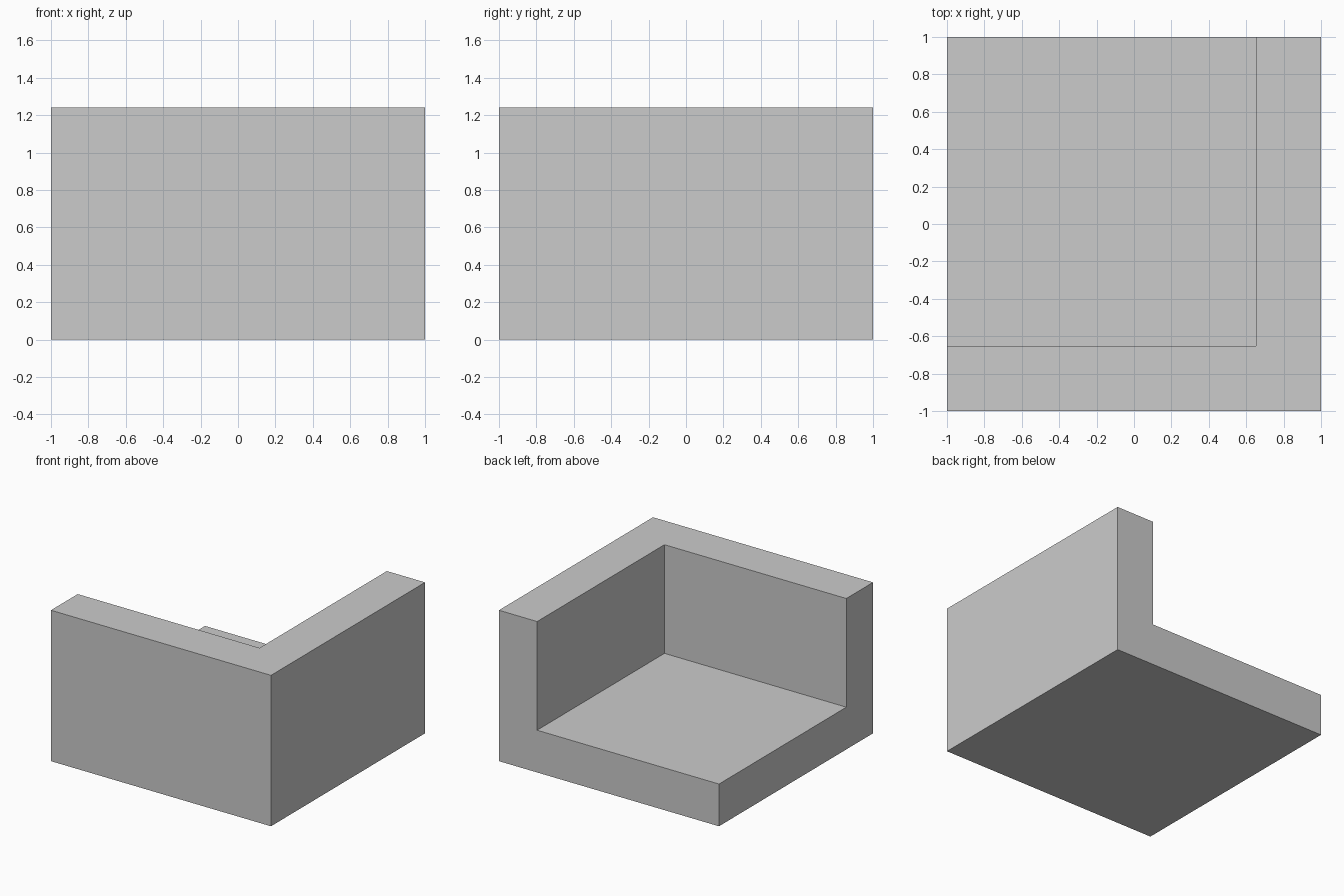
import bpy

if "Cube" in bpy.data.objects:
    bpy.data.objects.remove(bpy.data.objects["Cube"])

HEIGHT = 1.24    # overall height
T = 0.347        # thickness of floor and walls


def box(name, lo, hi):
    """Axis-aligned box between two corners."""
    centre = [(a + b) / 2 for a, b in zip(lo, hi)]
    bpy.ops.mesh.primitive_cube_add(size=1, location=centre)
    ob = bpy.context.object
    ob.name = name
    ob.scale = [b - a for a, b in zip(lo, hi)]
    bpy.ops.object.transform_apply(location=True, rotation=False, scale=True)
    return ob


# Solid block that becomes the floor with its front and right walls
corner = box("corner_block", (-1, -1, 0), (1, 1, HEIGHT))

# Cutter hollowing out the room, open at the left, back and top
cutter = box("room_cutter", (-1.5, -1 + T, T), (1 - T, 1.5, HEIGHT + 0.5))
cutter.hide_render = True

cut = corner.modifiers.new("hollow", 'BOOLEAN')
cut.operation = 'DIFFERENCE'
cut.solver = 'EXACT'
cut.object = cutter
bpy.context.view_layer.objects.active = corner
bpy.ops.object.modifier_apply(modifier=cut.name)
bpy.data.objects.remove(cutter)
